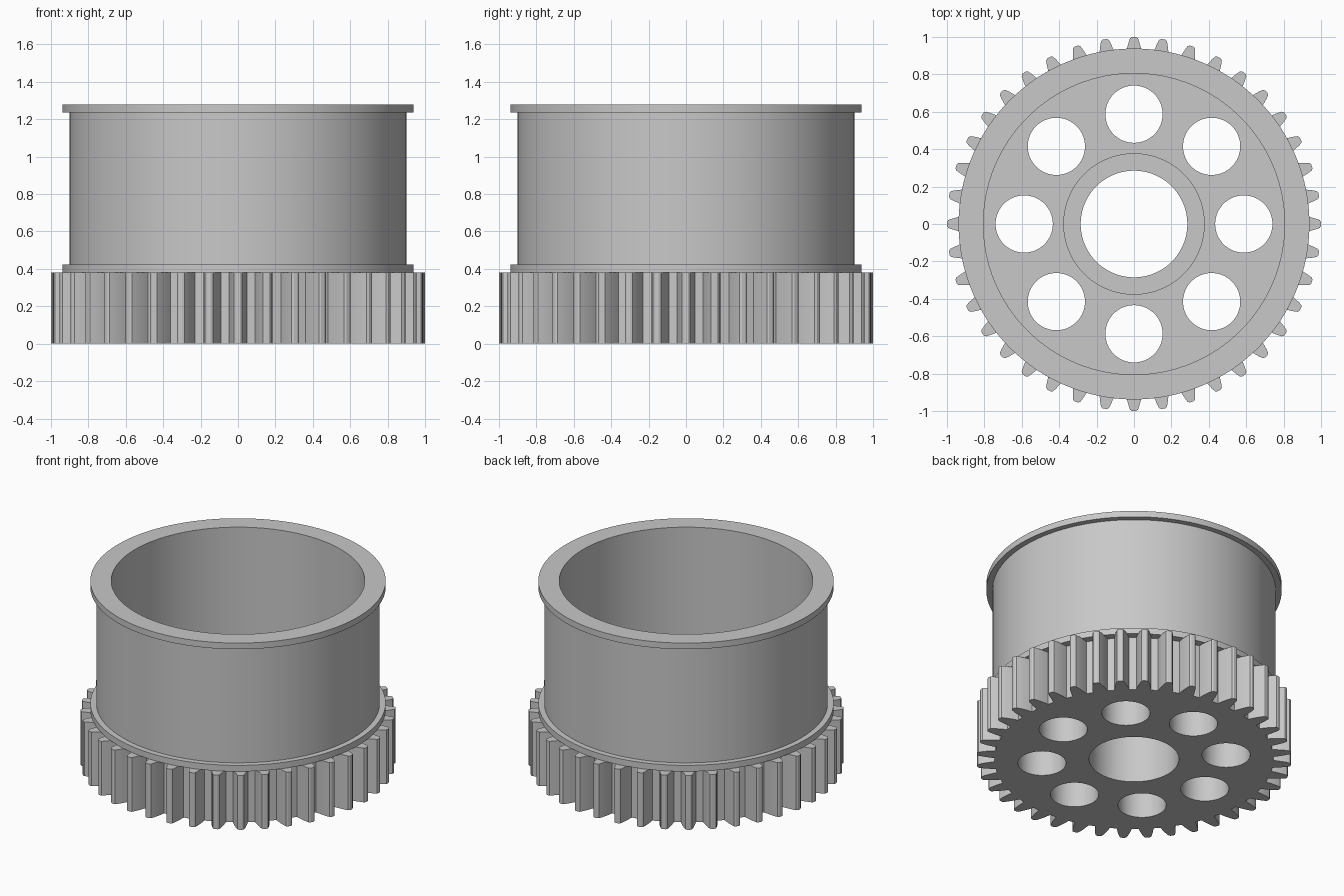
import bpy, bmesh, math

cube = bpy.data.objects.get("Cube")
if cube:
    bpy.data.objects.remove(cube, do_unlink=True)

TEETH = 40
GEAR_TOP = 0.38
BORE = 0.285

grey = bpy.data.materials.new("light_grey")
grey.use_nodes = True
grey.diffuse_color = (0.58, 0.58, 0.58, 1)
bsdf = next(n for n in grey.node_tree.nodes if n.type == 'BSDF_PRINCIPLED')
bsdf.inputs["Base Color"].default_value = grey.diffuse_color


def finish(obj):
    """Weld, fix normals, smooth round walls while keeping edges sharp."""
    bm = bmesh.new()
    bm.from_mesh(obj.data)
    bmesh.ops.remove_doubles(bm, verts=bm.verts, dist=1e-5)
    bmesh.ops.recalc_face_normals(bm, faces=bm.faces)
    bm.to_mesh(obj.data)
    bm.free()
    obj.data.materials.clear()
    obj.data.materials.append(grey)
    bpy.ops.object.select_all(action='DESELECT')
    obj.select_set(True)
    bpy.context.view_layer.objects.active = obj
    bpy.ops.object.shade_smooth_by_angle(angle=math.radians(25))


def lathe(name, profile, steps=128):
    """Revolve a closed (radius, height) profile around z."""
    bm = bmesh.new()
    rings = []
    for i in range(steps):
        a = math.tau * i / steps
        rings.append([bm.verts.new((r * math.cos(a), r * math.sin(a), z)) for r, z in profile])
    n = len(profile)
    for i in range(steps):
        here, there = rings[i], rings[(i + 1) % steps]
        for j in range(n):
            k = (j + 1) % n
            bm.faces.new((here[j], there[j], there[k], here[k]))
    mesh = bpy.data.meshes.new(name)
    bm.to_mesh(mesh)
    bm.free()
    obj = bpy.data.objects.new(name, mesh)
    bpy.context.collection.objects.link(obj)
    finish(obj)


def circle(radius, cx=0, cy=0, steps=64):
    return [(cx + radius * math.cos(math.tau * i / steps),
             cy + radius * math.sin(math.tau * i / steps)) for i in range(steps)]


def gear_outline():
    """Tooth flank as (radius, half width), mirrored and repeated."""
    flank = [(0.885, 0.047), (0.91, 0.043), (0.94, 0.037), (0.97, 0.029), (0.993, 0.021)]
    tooth = [(r, -w) for r, w in flank] + [(1.0, -0.01), (1.0, 0.01)]
    tooth += [(r, w) for r, w in reversed(flank)]
    pts = []
    for i in range(TEETH):
        a = math.tau * i / TEETH
        c, s = math.cos(a), math.sin(a)
        pts += [(r * c - w * s, r * s + w * c) for r, w in tooth]
    return pts


# Gear disc with central bore and a ring of round holes
outlines = [gear_outline(), circle(BORE, steps=128)]
for i in range(8):
    a = math.tau * i / 8
    outlines.append(circle(0.153, 0.587 * math.cos(a), 0.587 * math.sin(a)))
curve = bpy.data.curves.new("gear", 'CURVE')
curve.dimensions = '2D'
curve.fill_mode = 'BOTH'
curve.extrude = GEAR_TOP / 2
for pts in outlines:
    spline = curve.splines.new('POLY')
    spline.points.add(len(pts) - 1)
    for p, (x, y) in zip(spline.points, pts):
        p.co = (x, y, 0, 1)
    spline.use_cyclic_u = True
shape = bpy.data.objects.new("gear_shape", curve)
bpy.context.collection.objects.link(shape)
bpy.context.view_layer.update()
evaluated = shape.evaluated_get(bpy.context.evaluated_depsgraph_get())
gear_mesh = bpy.data.meshes.new_from_object(evaluated)
bpy.data.objects.remove(shape, do_unlink=True)
for v in gear_mesh.vertices:
    v.co.z += GEAR_TOP / 2
gear = bpy.data.objects.new("gear", gear_mesh)
bpy.context.collection.objects.link(gear)
finish(gear)

# Drum wall with a thin flange at each end
INNER, WALL, FLANGE, TOP, LIP = 0.805, 0.90, 0.938, 1.28, 0.043
lathe("flanged_drum", [
    (INNER, GEAR_TOP), (FLANGE, GEAR_TOP), (FLANGE, GEAR_TOP + LIP), (WALL, GEAR_TOP + LIP),
    (WALL, TOP - LIP), (FLANGE, TOP - LIP), (FLANGE, TOP), (INNER, TOP)])

# Raised hub ring around the bore
HUB_TOP = GEAR_TOP + LIP
lathe("hub", [(BORE, GEAR_TOP), (0.378, GEAR_TOP), (0.378, HUB_TOP), (BORE, HUB_TOP)])
